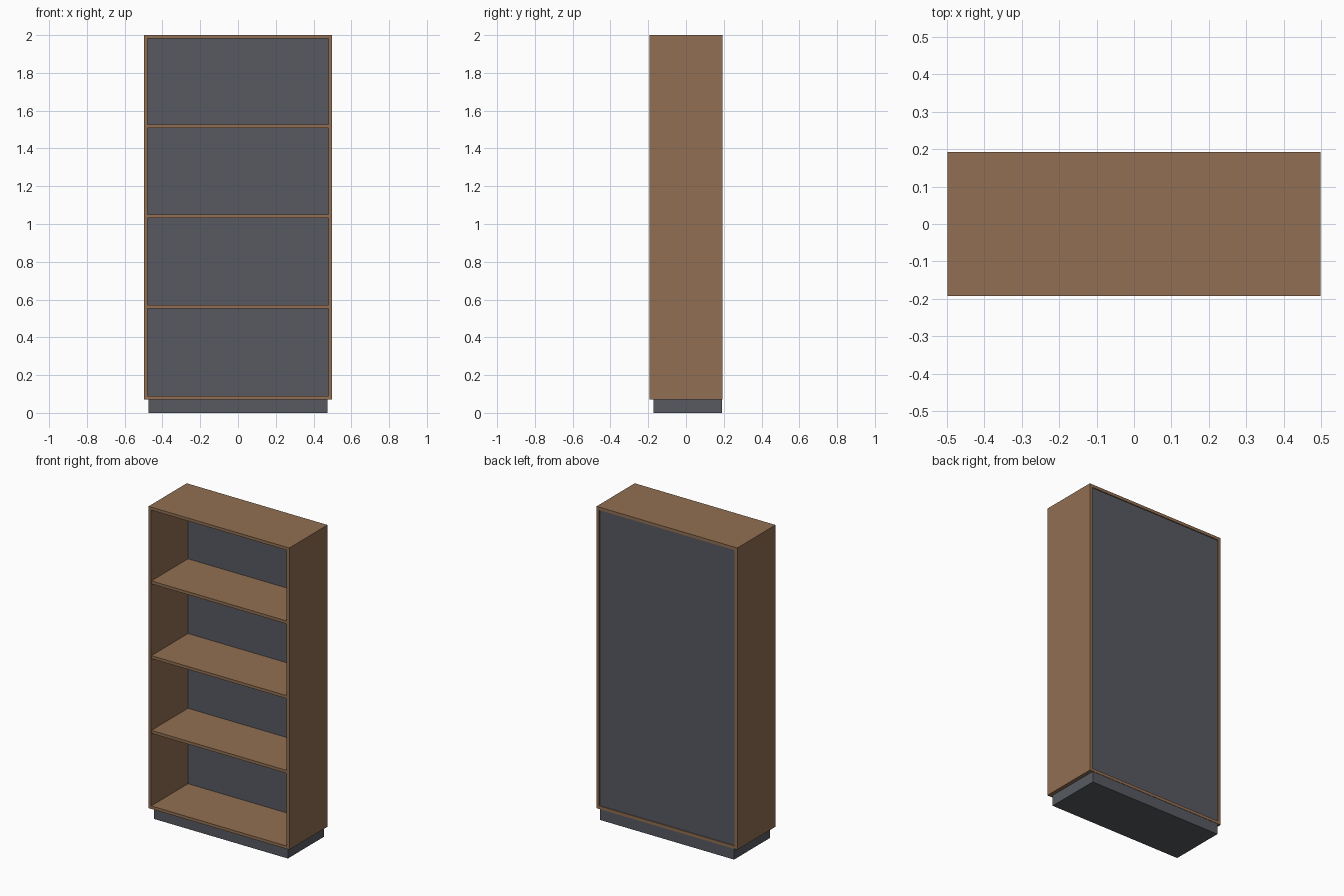
import bpy, bmesh

if "Cube" in bpy.data.objects:
    bpy.data.objects.remove(bpy.data.objects["Cube"])

W, D = 0.498, 0.193        # half width, half depth
Z0, Z1, T = 0.07, 2.0, 0.019


def material(name, rgb):
    m = bpy.data.materials.new(name)
    m.diffuse_color = (*rgb, 1.0)
    m.use_nodes = True
    m.node_tree.nodes["Principled BSDF"].inputs["Base Color"].default_value = m.diffuse_color
    return m


wood = material("brown wood", (0.283, 0.156, 0.084))
grey = material("dark grey", (0.095, 0.102, 0.12))


def add_object(name, bm, mat):
    bmesh.ops.recalc_face_normals(bm, faces=bm.faces[:])
    mesh = bpy.data.meshes.new(name)
    bm.to_mesh(mesh)
    bm.free()
    mesh.materials.append(mat)
    obj = bpy.data.objects.new(name, mesh)
    bpy.context.collection.objects.link(obj)
    return obj


def box(name, lo, hi, mat):
    bm = bmesh.new()
    bmesh.ops.create_cube(bm, size=1)
    for v in bm.verts:
        v.co = [(a + b) / 2 + c * (b - a) for a, b, c in zip(lo, hi, v.co)]
    return add_object(name, bm, mat)


# Carcass: mitred rectangular frame extruded through the depth
bm = bmesh.new()


def ring(inset):
    x, lo, hi = W - inset, Z0 + inset, Z1 - inset
    return [bm.verts.new((px, -D, pz)) for px, pz in
            ((-x, lo), (x, lo), (x, hi), (-x, hi))]


outer, inner = ring(0), ring(T)
front = [bm.faces.new((outer[i], outer[(i + 1) % 4],
                       inner[(i + 1) % 4], inner[i])) for i in range(4)]
ext = bmesh.ops.extrude_face_region(bm, geom=front, use_keep_orig=True)
bmesh.ops.translate(bm, vec=(0, 2 * D, 0),
                    verts=[g for g in ext["geom"] if isinstance(g, bmesh.types.BMVert)])
add_object("carcass", bm, wood)

# Back panel, set slightly into the frame
box("back_panel", (-W + T, 0.179, Z0 + T), (W - T, 0.187, Z1 - T), grey)

# Three evenly spaced shelves
for i in range(3):
    z = 0.562 + 0.478 * i
    box(f"shelf_{i + 1}", (-W + T, -D + 0.002, z - T / 2),
        (W - T, 0.179, z + T / 2), wood)

# Plinth, recessed at the front and sides
box("plinth", (-0.474, -0.173, 0), (0.474, 0.191, Z0), grey)
